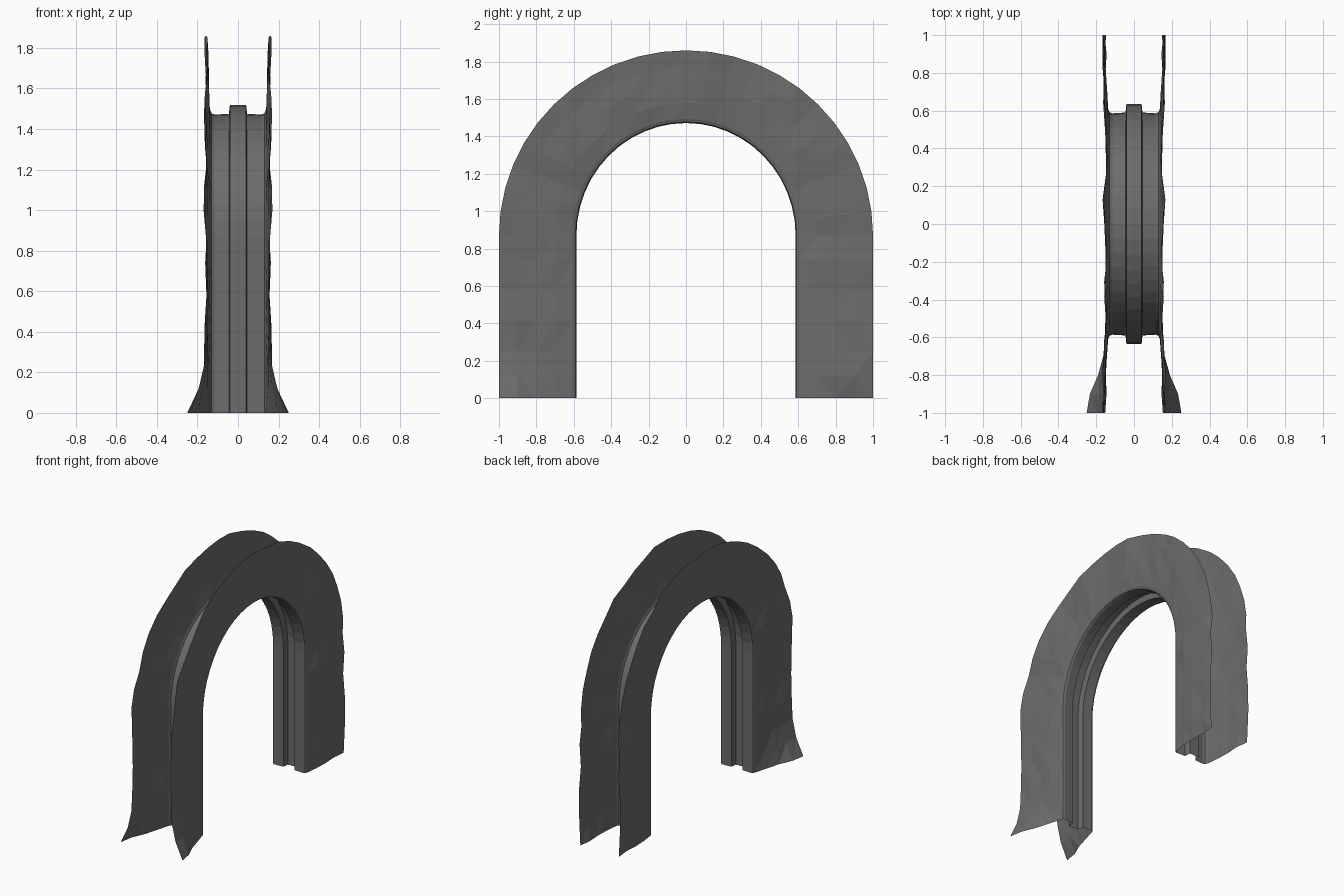
import bpy, bmesh, math, random

if "Cube" in bpy.data.objects:
    bpy.data.objects.remove(bpy.data.objects["Cube"])

random.seed(7)
CZ = 0.87            # spring line of the arch

stone = bpy.data.materials.new("dark grey stone")
stone.diffuse_color = (0.15, 0.15, 0.15, 1)
stone.use_nodes = True
stone.node_tree.nodes["Principled BSDF"].inputs["Base Color"].default_value = stone.diffuse_color

# path stations: front leg up, over the arch, back leg down -> (side, angle, z)
LEG = [0, 0.12, 0.25, 0.42, 0.58, 0.74]
ARC = 24
stations = [(-1, z) for z in LEG]
stations += [(None, math.pi * i / ARC) for i in range(ARC + 1)]
stations += [(1, z) for z in reversed(LEG)]


def place(station, r):
    side, v = station
    if side is not None:
        return side * r, v
    rise = r + 0.015 - (r - 0.59) * 0.061     # inner arc a little taller, outer a little flatter
    return -r * math.cos(v), CZ + rise * math.sin(v)


def sweep(name, rows):
    """rows: one list of points per station, joined into a strip surface"""
    bm = bmesh.new()
    grid = [[bm.verts.new(p) for p in row] for row in rows]
    for a, b in zip(grid, grid[1:]):
        for j in range(len(a) - 1):
            bm.faces.new((a[j], a[j + 1], b[j + 1], b[j]))
    return finish(name, bm)


def finish(name, bm):
    mesh = bpy.data.meshes.new(name)
    bm.to_mesh(mesh)
    bm.free()
    mesh.materials.append(stone)
    obj = bpy.data.objects.new(name, mesh)
    bpy.context.collection.objects.link(obj)
    return obj


# inner lining with a central groove and rounded outer corners
half = [(0.04, 0.636), (0.045, 0.59), (0.115, 0.586), (0.13, 0.592), (0.137, 0.61)]
profile = [(-x, r) for x, r in reversed(half)] + half
sweep("arch_lining", [[(x, *place(s, r)) for x, r in profile] for s in stations])

# uneven side wall, flared outward at the foot of the front leg
radii = [0.61, 0.70, 0.80, 0.90, 1.0]
base = [0.137, 0.148, 0.153, 0.156, 0.158]
rough = [0, 0.008, 0.012, 0.014, 0.016]
flare = [0, 0.015, 0.045, 0.08, 0.098]
rows = []
for s in stations:
    wave = random.uniform(-0.6, 0.6)
    row = []
    for r, b, k, f in zip(radii, base, rough, flare):
        x = b + k * (wave + random.uniform(-0.5, 0.5))
        if s[0] == -1:
            x += f * max(0, 1 - s[1] / 0.25)
        row.append((x, *place(s, r)))
    rows.append(row)

for sign, name in ((1, "right_wall"), (-1, "left_wall")):
    wall = sweep(name, [[(sign * x, y, z) for x, y, z in (row if sign > 0 else row[::-1])]
                        for row in rows])
    # chipped triangular facets
    bm = bmesh.new()
    bm.from_mesh(wall.data)
    bmesh.ops.triangulate(bm, faces=bm.faces[:])
    bm.normal_update()
    # face outward, away from the lining
    if sum(f.normal.x for f in bm.faces) * sign < 0:
        bmesh.ops.reverse_faces(bm, faces=bm.faces[:])
    bm.to_mesh(wall.data)
    bm.free()

# lining faces look into the opening
lining = bpy.data.objects["arch_lining"].data
bm = bmesh.new()
bm.from_mesh(lining)
bm.normal_update()
top = max(bm.faces, key=lambda f: f.calc_center_median().z)
if top.normal.z > 0:
    bmesh.ops.reverse_faces(bm, faces=bm.faces[:])
bm.to_mesh(lining)
bm.free()
